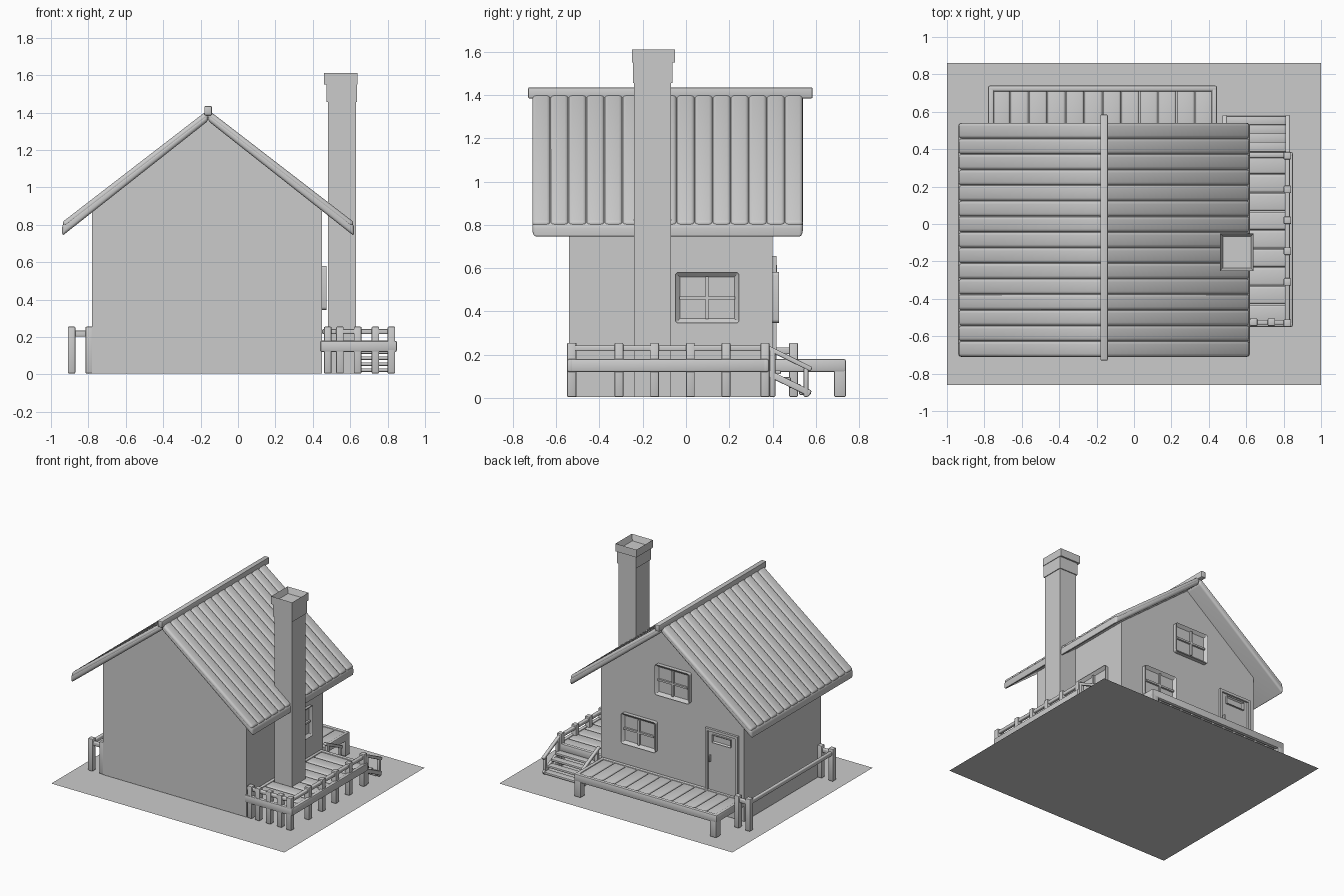
import bpy, bmesh, math
from mathutils import Vector, Matrix

if "Cube" in bpy.data.objects:
    bpy.data.objects.remove(bpy.data.objects["Cube"])

grey = bpy.data.materials.new("plain grey")
grey.use_nodes = True
COLOUR = (0.6, 0.6, 0.6, 1)
grey.diffuse_color = COLOUR
grey.node_tree.nodes["Principled BSDF"].inputs["Base Color"].default_value = COLOUR


def finish(name, bm, matrix=None):
    """Turn a bmesh into a shaded object."""
    bmesh.ops.recalc_face_normals(bm, faces=bm.faces)
    mesh = bpy.data.meshes.new(name)
    bm.to_mesh(mesh)
    bm.free()
    mesh.materials.append(grey)
    mesh.shade_smooth()
    mesh.set_sharp_from_angle(angle=math.radians(40))
    ob = bpy.data.objects.new(name, mesh)
    bpy.context.collection.objects.link(ob)
    if matrix is not None:
        ob.matrix_world = matrix
    return ob


def block(size, bevel=0, segments=2):
    bm = bmesh.new()
    bmesh.ops.create_cube(bm, size=1)
    bmesh.ops.scale(bm, vec=size, verts=bm.verts)
    if bevel:
        bmesh.ops.bevel(bm, geom=bm.edges[:], offset=bevel, segments=segments,
                        affect='EDGES', profile=0.5)
    return bm


def box(name, x, y, z, bevel=0):
    """Box between (low, high) limits on each axis."""
    lo, hi = Vector((x[0], y[0], z[0])), Vector((x[1], y[1], z[1]))
    return finish(name, block(hi - lo, bevel), Matrix.Translation((lo + hi) / 2))


def beam(name, a, b, width, thick, bevel=0.006):
    """Bar from a to b; width is level, thick is across it."""
    a, b = Vector(a), Vector(b)
    along = (b - a).normalized()
    side = Vector((0, 0, 1)).cross(along).normalized()
    up = along.cross(side)
    rot = Matrix((along, side, up)).transposed().to_4x4()
    bm = block(((b - a).length, width, thick), bevel, 3)
    return finish(name, bm, Matrix.Translation((a + b) / 2) @ rot)


def prism(name, profile, y0, y1, bevel=0):
    """Extrude an x-z outline along y."""
    bm = bmesh.new()
    face = bm.faces.new([bm.verts.new((x, y0, z)) for x, z in profile])
    ext = bmesh.ops.extrude_face_region(bm, geom=[face])
    moved = [v for v in ext["geom"] if isinstance(v, bmesh.types.BMVert)]
    bmesh.ops.translate(bm, vec=(0, y1 - y0, 0), verts=moved)
    bmesh.ops.recalc_face_normals(bm, faces=bm.faces)
    if bevel:
        bmesh.ops.bevel(bm, geom=bm.edges[:], offset=bevel, segments=3,
                        affect='EDGES', profile=0.5)
    return finish(name, bm)


def recess(bm, normal, border, depth):
    """Inset the face pointing along normal and push it in."""
    bm.normal_update()
    face = max(bm.faces, key=lambda f: f.normal.dot(normal) + f.calc_area())
    bmesh.ops.inset_region(bm, faces=[face], thickness=border)
    bmesh.ops.translate(bm, vec=-Vector(normal) * depth, verts=face.verts)
    bm.normal_update()


def window(name, place, turn):
    """Framed four-pane window; faces -y before turning."""
    base = Matrix.Translation(place) @ Matrix.Rotation(turn, 4, 'Z')
    w, h = 0.295, 0.235
    bm = block((w, 0.05, h))
    corners = [e for e in bm.edges if abs(e.verts[0].co.y - e.verts[1].co.y) > 0.01]
    bmesh.ops.bevel(bm, geom=corners, offset=0.015, segments=3,
                    affect='EDGES', profile=0.5)
    recess(bm, (0, -1, 0), 0.022, 0.02)
    finish(name + "_frame", bm, base)
    shift = base @ Matrix.Translation((0, -0.012, 0))
    finish(name + "_upright_bar", block((0.014, 0.015, h - 0.04)), shift)
    finish(name + "_cross_bar", block((w - 0.04, 0.015, 0.014)), shift)


# Ground sheet and house walls
bm = bmesh.new()
bmesh.ops.create_grid(bm, x_segments=1, y_segments=1, size=1)
bmesh.ops.scale(bm, vec=(1, 0.86, 1), verts=bm.verts)
finish("ground_sheet", bm)
RIDGE = -0.16
prism("house_walls", [(-0.78, 0.005), (0.45, 0.005), (0.45, 0.875),
                      (RIDGE, 1.365), (-0.78, 0.875)], -0.54, 0.40)

# Roof: two slabs covered with rounded boards, and a ridge pole
for side, label in ((1, "left"), (-1, "right")):
    outline = [(0, 1.355), (0.78, 0.74), (0.78, 0.80), (0, 1.40)]
    prism(label + "_roof_slab", [(RIDGE + side * x, z) for x, z in outline],
          -0.71, 0.54, 0.016)
    count = 15
    step = 1.25 / count
    for i in range(count):
        y = -0.71 + step * (i + 0.5)
        beam(f"{label}_roof_board_{i}", (RIDGE, y, 1.392),
             (RIDGE + side * 0.772, y, 0.797), step, 0.036, 0.017)
box("ridge_pole", (RIDGE - 0.02, RIDGE + 0.02), (-0.73, 0.585), (1.385, 1.435), 0.006)

# Chimney with collar and hollow cap
box("chimney_stack", (0.48, 0.63), (-0.24, -0.07), (0.005, 1.47))
box("chimney_collar", (0.474, 0.636), (-0.245, -0.063), (1.455, 1.555))
bm = block((0.18, 0.2, 0.06))
recess(bm, (0, 0, 1), 0.022, 0.045)
finish("chimney_cap", bm, Matrix.Translation((0.55, -0.15, 1.58)))

# Windows
window("back_lower_window", (0.11, 0.405, 0.465), math.pi)
window("back_upper_window", (-0.18, 0.405, 0.92), math.pi)
window("side_window", (0.447, 0.098, 0.463), math.pi / 2)

# Door with frame, small light and handle
box("door_panel", (-0.72, -0.47), (0.39, 0.405), (0.17, 0.64))
for x in (-0.725, -0.465):
    box("door_jamb", (x - 0.01, x + 0.01), (0.39, 0.418), (0.17, 0.655))
box("door_lintel", (-0.735, -0.455), (0.39, 0.418), (0.635, 0.655))
bm = block((0.16, 0.025, 0.06))
recess(bm, (0, 1, 0), 0.012, 0.012)
finish("door_light", bm, Matrix.Translation((-0.595, 0.407, 0.585)))
box("door_handle", (-0.5, -0.488), (0.4, 0.425), (0.4, 0.45), 0.004)


def platform(name, x, y, boards, along_x):
    """Rounded rim on three or four sides, filled with boards."""
    z, t = (0.12, 0.18), 0.032
    box(name + "_rim_front", x, (y[0], y[0] + t), z, 0.01)
    box(name + "_rim_back", x, (y[1] - t, y[1]), z, 0.01)
    box(name + "_rim_right", (x[0], x[0] + t), y, z, 0.01)
    box(name + "_rim_left", (x[1] - t, x[1]), y, z, 0.01)
    lo, hi = y if along_x else x
    lo, hi = lo + 0.02, hi - 0.02
    step = (hi - lo) / boards
    for i in range(boards):
        c = lo + step * (i + 0.5)
        if along_x:
            ends = (x[0] + 0.01, c, 0.158), (x[1] - 0.02, c, 0.158)
        else:
            ends = (c, y[0] + 0.01, 0.158), (c, y[1] - 0.02, 0.158)
        beam(f"{name}_board_{i}", *ends, step - 0.004, 0.03, 0.012)


def post(name, x, y, top, half=0.02):
    box(name, (x - half, x + half), (y - half, y + half), (0.005, top), 0.005)


# Back porch on two outer legs
platform("porch", (-0.78, 0.445), (0.39, 0.74), 12, False)
for x in (-0.75, 0.415):
    post("porch_leg", x, 0.712, 0.17, 0.027)

# Side deck with posts and handrails
platform("deck", (0.44, 0.85), (-0.55, 0.385), 9, True)
for y in (-0.53, -0.31, -0.145, 0.02, 0.185, 0.365):
    post("deck_side_post", 0.82, y, 0.255)
for x in (0.48, 0.545, 0.64, 0.735):
    post("deck_front_post", x, -0.525, 0.255)
beam("deck_side_rail", (0.82, -0.54, 0.229), (0.82, 0.385, 0.229), 0.026, 0.026)
beam("deck_front_rail", (0.45, -0.525, 0.229), (0.835, -0.525, 0.229), 0.026, 0.026)

# Stairs down from the deck
for i in range(4):
    y, z = 0.385 + 0.046 * i, 0.128 - 0.032 * i
    box(f"stair_tread_{i}", (0.49, 0.82), (y, y + 0.054), (z - 0.018, z), 0.005)
for x in (0.485, 0.822):
    beam("stair_stringer", (x, 0.38, 0.115), (x, 0.575, 0.02), 0.02, 0.03)
    beam("stair_rail", (x, 0.37, 0.236), (x, 0.58, 0.132), 0.024, 0.022)
    post("stair_post", x, 0.555, 0.14, 0.011)
    post("stair_top_post", x, 0.4, 0.225, 0.013)

# Low fence along the right wall
for y in (-0.52, 0.497):
    post("fence_outer_post", -0.89, y, 0.255)
    post("fence_inner_post", -0.795, y, 0.255)
    beam("fence_end_rail", (-0.9, y, 0.218), (-0.78, y, 0.218), 0.024, 0.032)
beam("fence_long_rail", (-0.89, -0.52, 0.218), (-0.89, 0.497, 0.218), 0.024, 0.032)
